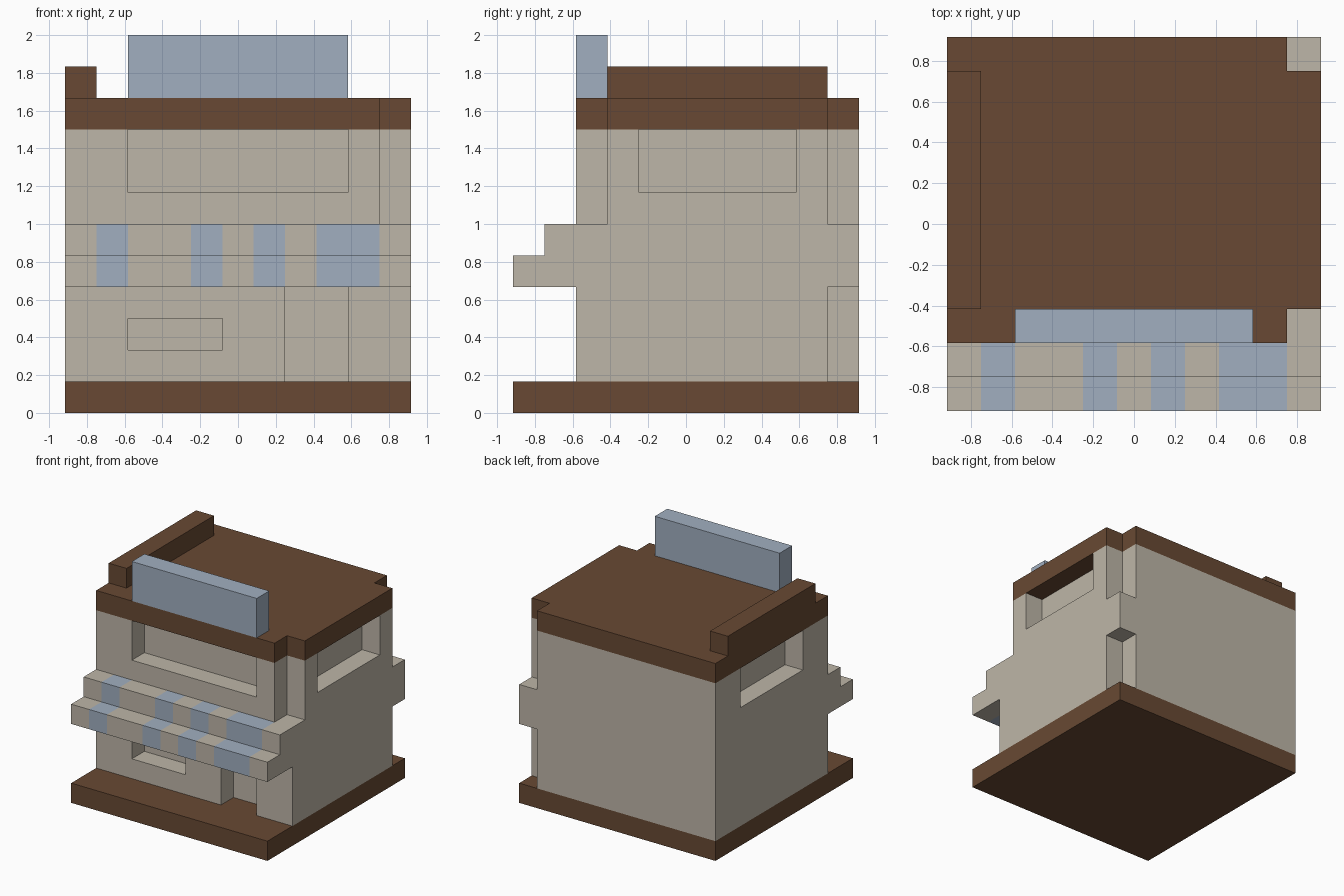
import bpy
import bmesh

U = 1 / 6  # one block
H = 5.5    # half the footprint, in blocks

if "Cube" in bpy.data.objects:
    bpy.data.objects.remove(bpy.data.objects["Cube"], do_unlink=True)


def material(name, srgb):
    color = [(c / 255 / 12.92 if c < 11 else ((c / 255 + 0.055) / 1.055) ** 2.4) for c in srgb] + [1]
    m = bpy.data.materials.new(name)
    m.use_nodes = True
    m.diffuse_color = color
    bsdf = m.node_tree.nodes["Principled BSDF"]
    bsdf.inputs["Base Color"].default_value = color
    bsdf.inputs["Roughness"].default_value = 0.9
    return m


BROWN = material("brown wood", (104, 73, 51))
PLASTER = material("beige plaster", (190, 182, 168))
BLUE = material("pale blue", (161, 175, 192))


def add_object(name, bm, *mats):
    bmesh.ops.recalc_face_normals(bm, faces=bm.faces)
    mesh = bpy.data.meshes.new(name)
    bm.to_mesh(mesh)
    bm.free()
    for m in mats:
        mesh.materials.append(m)
    ob = bpy.data.objects.new(name, mesh)
    bpy.context.scene.collection.objects.link(ob)
    return ob


def box(name, x, y, z, *mats):
    """Box from (low, high) ranges in blocks."""
    bm = bmesh.new()
    bmesh.ops.create_cube(bm, size=1)
    for v in bm.verts:
        for i, (low, high) in enumerate((x, y, z)):
            v.co[i] = U * (high if v.co[i] > 0 else low)
    return add_object(name, bm, *mats)


def carve(ob, *ranges):
    """Cut box-shaped recesses out of a part."""
    for r in ranges:
        cutter = box("cutter", *r)
        cutter.hide_render = True
        mod = ob.modifiers.new("recess", "BOOLEAN")
        mod.operation = "DIFFERENCE"
        mod.solver = "EXACT"
        mod.object = cutter
        bpy.context.view_layer.objects.active = ob
        bpy.ops.object.modifier_apply(modifier=mod.name)
        bpy.data.objects.remove(cutter, do_unlink=True)


FULL = (-H, H)
DEPTH = (-3.5, H)
FRONT = (-4, -2.5)   # one block into the front wall
BACK = (4.5, 6)      # one block in from the back
RIGHT = (4.5, 6)     # one block in from the +x wall

# Ground slab
box("base", FULL, FULL, (0, 1), BROWN)

# Walls with windows, doorway and corner notches
walls = box("walls", FULL, DEPTH, (1, 9), PLASTER)
carve(walls,
      ((-3.5, 3.5), FRONT, (7, 9.5)),       # upper front window
      ((-3.5, -0.5), FRONT, (2, 3)),        # lower front window
      ((1.5, 3.5), FRONT, (0.5, 4)),        # doorway
      (RIGHT, (-1.5, 3.5), (7, 9.5)),       # +x window
      ((-6, -4.5), (-1.5, 3.5), (7, 9.5)),  # -x window
      (RIGHT, FRONT, (6, 9.5)),             # front corner notch
      (RIGHT, BACK, (6, 9.5)),              # upper back corner notch
      (RIGHT, BACK, (0.5, 4)))              # lower back corner notch

# Roof slab, parapet and sign board
roof = box("roof", FULL, DEPTH, (9, 10), BROWN)
carve(roof, (RIGHT, FRONT, (8, 11)), (RIGHT, BACK, (8, 11)))
box("parapet", (-H, -4.5), (-2.5, 4.5), (10, 11), BROWN)
box("sign_board", (-3.5, 3.5), (-3.5, -2.5), (10, 12), BLUE)

# Stepped awning: one profile swept along x, alternating stripe colours
profile = [(-3.5, 4), (-5.5, 4), (-5.5, 5), (-4.5, 5), (-4.5, 6), (-3.5, 6)]
stops = [-5.5, -4.5, -3.5, -1.5, -0.5, 0.5, 1.5, 2.5, 4.5, 5.5]
bm = bmesh.new()
rings = [[bm.verts.new((x * U, y * U, z * U)) for y, z in profile] for x in stops]
for s, (a, b) in enumerate(zip(rings, rings[1:])):
    for i in range(len(profile)):
        j = (i + 1) % len(profile)
        bm.faces.new((a[i], a[j], b[j], b[i])).material_index = s % 2
bm.faces.new(rings[0])
bm.faces.new(rings[-1])
add_object("awning", bm, PLASTER, BLUE)
